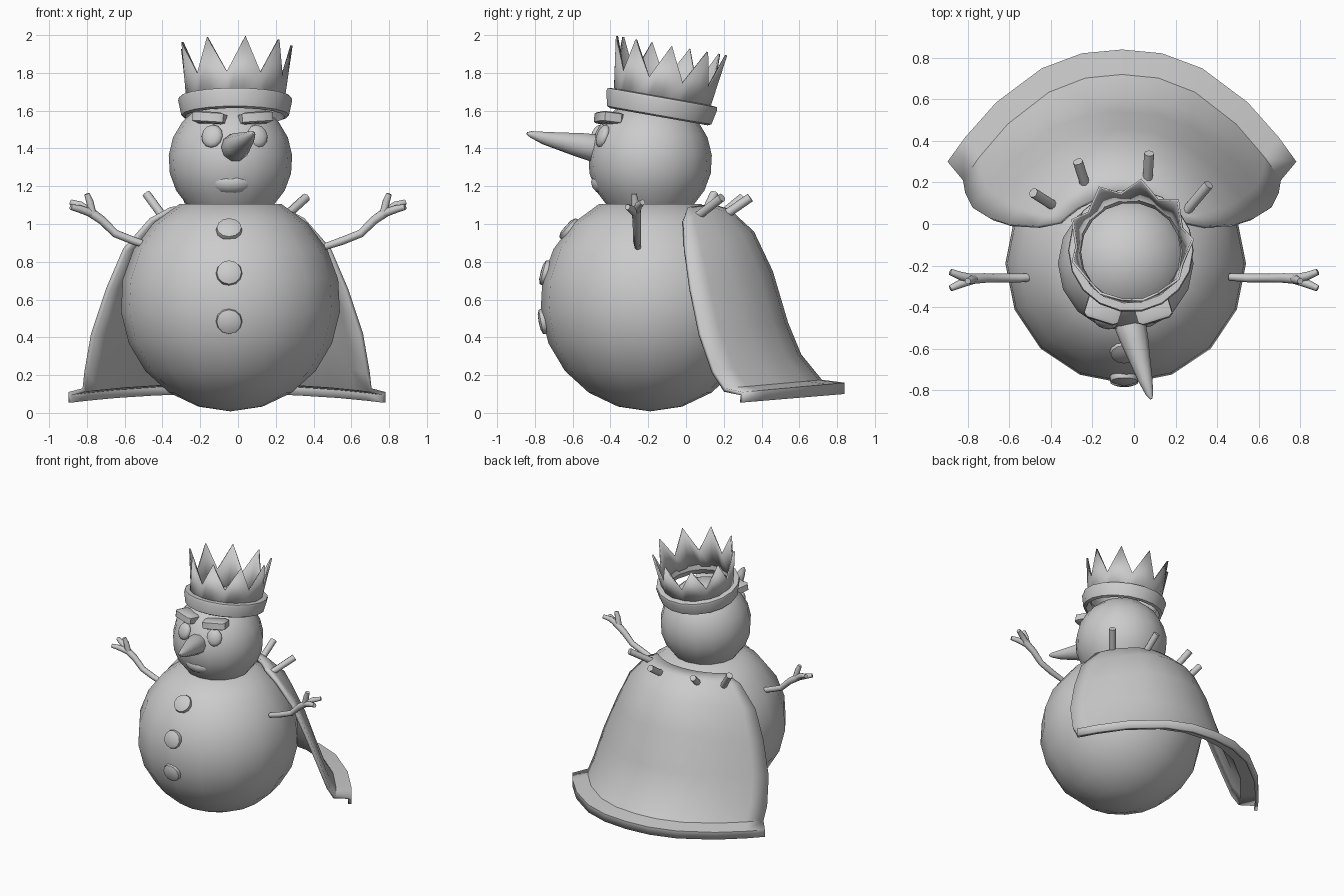
import bpy, bmesh, math
from math import sin, cos, pi, radians
from mathutils import Vector, Matrix

if "Cube" in bpy.data.objects:
    bpy.data.objects.remove(bpy.data.objects["Cube"])

grey = bpy.data.materials.new("plain_grey")
grey.diffuse_color = (0.6, 0.6, 0.6, 1)
grey.use_nodes = True
grey.node_tree.nodes["Principled BSDF"].inputs["Base Color"].default_value = grey.diffuse_color


def finish(name, bm, angle=50, mat=None):
    if mat:
        bm.transform(mat)
    bmesh.ops.recalc_face_normals(bm, faces=bm.faces)
    me = bpy.data.meshes.new(name)
    bm.to_mesh(me)
    bm.free()
    ob = bpy.data.objects.new(name, me)
    bpy.context.collection.objects.link(ob)
    me.materials.append(grey)
    bpy.ops.object.select_all(action='DESELECT')
    ob.select_set(True)
    bpy.context.view_layer.objects.active = ob
    bpy.ops.object.shade_smooth_by_angle(angle=radians(angle))
    return ob


def lathe(name, prof, n, mat, angle=50, closed=False):
    """Spin (radius, height) points round z; radius 0 makes a pole."""
    bm = bmesh.new()
    rings = []
    for r, z in prof:
        if r == 0:
            rings.append([bm.verts.new((0, 0, z))] * n)
        else:
            rings.append([bm.verts.new((r * cos(2 * pi * i / n), r * sin(2 * pi * i / n), z))
                          for i in range(n)])
    pairs = list(zip(rings, rings[1:])) + ([(rings[-1], rings[0])] if closed else [])
    for a, b in pairs:
        for i in range(n):
            j = (i + 1) % n
            bm.faces.new(list(dict.fromkeys((a[i], a[j], b[j], b[i]))))
    return finish(name, bm, angle, mat)


def aim(pos, direction):
    return Matrix.Translation(pos) @ Vector(direction).to_track_quat('Z', 'Y').to_matrix().to_4x4()


def tube(name, pts, radii, n=8):
    """Round limb through points, capped at both ends."""
    bm = bmesh.new()
    pts = [Vector(p) for p in pts]
    rings = []
    for k, p in enumerate(pts):
        d = pts[min(k + 1, len(pts) - 1)] - pts[max(k - 1, 0)]
        m = aim(p, d)
        rings.append([bm.verts.new(m @ Vector((radii[k] * cos(2 * pi * i / n),
                                               radii[k] * sin(2 * pi * i / n), 0))) for i in range(n)])
    for a, b in zip(rings, rings[1:]):
        for i in range(n):
            bm.faces.new((a[i], a[(i + 1) % n], b[(i + 1) % n], b[i]))
    bm.faces.new(rings[0])
    bm.faces.new(rings[-1])
    return finish(name, bm)


def ball(r, z_cut_low=None, z_cut_high=None, rings=10):
    """Profile of a sphere, optionally cut flat at either end."""
    a0 = -pi / 2 if z_cut_low is None else math.asin(z_cut_low / r)
    a1 = pi / 2 if z_cut_high is None else math.asin(z_cut_high / r)
    prof = [(r * cos(a0 + (a1 - a0) * k / rings), r * sin(a0 + (a1 - a0) * k / rings))
            for k in range(rings + 1)]
    prof[0] = (0, -r) if z_cut_low is None else prof[0]
    prof[-1] = (0, r) if z_cut_high is None else prof[-1]
    if z_cut_low is not None:
        prof.insert(0, (0, prof[0][1]))
    if z_cut_high is not None:
        prof.append((0, prof[-1][1]))
    return prof


# body and head
BODY = Vector((-0.04, -0.19, 0.59))
HEAD = Vector((-0.04, -0.19, 1.335))
lathe("body", ball(0.582, None, 0.515, 9), 16, Matrix.Translation(BODY))
lathe("head", ball(0.328, -0.235, None, 8), 16, Matrix.Translation(HEAD))

# mouth bulge
lathe("lower_lip", ball(1, rings=8), 14,
      Matrix.Translation((-0.035, -0.41, 1.22)) @ Matrix.Diagonal((0.125, 0.095, 0.07, 1)))

# domed buttons facing out from the body
for i, z in enumerate((0.97, 0.74, 0.485)):
    d = Vector((0, -math.sqrt(0.57 ** 2 - (z - 0.59) ** 2), z - 0.59))
    lathe(f"button_{i + 1}", [(0, -0.03), (0.06, -0.03), (0.07, -0.005), (0.065, 0.018), (0.04, 0.028), (0, 0.03)],
          12, aim(Vector((-0.047, -0.19, 0.59)) + d, d))

# eyes and brows
for i, s in enumerate((-1, 1)):
    x = -0.018 + s * 0.119
    lathe(f"eye_{i + 1}", ball(1, rings=8), 12,
          aim((x, -0.455 + 0.015 * s, 1.465), (s * 0.3, -1, 0.35)) @ Matrix.Diagonal((0.058, 0.064, 0.03, 1)))
    bm = bmesh.new()
    bmesh.ops.create_cube(bm, size=1)
    bmesh.ops.bevel(bm, geom=bm.edges[:], offset=0.12, segments=1, affect='EDGES')
    finish(f"brow_{i + 1}", bm, 40, Matrix.Translation((x - 0.01, -0.41, 1.56))
           @ Matrix.Rotation(s * 0.3, 4, 'Z') @ Matrix.Rotation(-s * 0.06, 4, 'Y')
           @ Matrix.Rotation(-0.12, 4, 'X') @ Matrix.Diagonal((0.17, 0.12, 0.06, 1)))

# bent carrot nose
tube("nose", [(-0.02, -0.43, 1.40), (-0.015, -0.5, 1.405), (0.005, -0.57, 1.42), (0.03, -0.66, 1.437),
              (0.055, -0.75, 1.455), (0.075, -0.82, 1.475), (0.083, -0.842, 1.48)],
     [0.06, 0.075, 0.066, 0.05, 0.035, 0.018, 0.006], 10)

# crown: rolled band plus nine spikes, leaning back
CROWN = Matrix.Translation((-0.015, -0.135, 1.615)) @ Matrix.Rotation(radians(-10), 4, 'X')
lathe("crown_band", [(0.265, -0.048), (0.285, -0.04), (0.302, 0.04), (0.298, 0.055), (0.255, 0.06), (0.24, 0.0)],
      18, CROWN, 40, closed=True)
bm = bmesh.new()
N = 18
low, top = [], []
for i in range(N):
    a = -pi / 2 + radians(10.5) + 2 * pi * i / N
    r, z = (0.298, 0.335) if i % 2 == 0 else (0.262, 0.15)
    low.append(bm.verts.new((0.25 * cos(a), 0.25 * sin(a), 0.0)))
    top.append(bm.verts.new((r * cos(a), r * sin(a), z)))
for i in range(N):
    j = (i + 1) % N
    bm.faces.new((low[i], low[j], top[j], top[i]))
spikes = finish("crown_spikes", bm, 30, CROWN)
sol = spikes.modifiers.new("thickness", 'SOLIDIFY')
sol.thickness, sol.offset = 0.012, 0

# twig arms with three fingers
for name, s in (("left", -1), ("right", 1)):
    def P(x, y, z):
        return (s * x, y, z)
    tube(f"{name}_arm", [P(0.46, -0.255, 0.88), P(0.55, -0.26, 0.91), P(0.65, -0.26, 0.95),
                         P(0.72, -0.26, 1.02), P(0.80, -0.265, 1.075)], [0.018, 0.021, 0.021, 0.023, 0.026])
    for k, (mid, tip) in enumerate([((0.84, -0.29, 1.08), (0.885, -0.31, 1.09)),
                                    ((0.835, -0.25, 1.1), (0.885, -0.23, 1.115)),
                                    ((0.785, -0.27, 1.12), (0.80, -0.275, 1.16))]):
        tube(f"{name}_finger_{k + 1}", [P(0.77, -0.265, 1.055), P(*mid), P(*tip)], [0.022, 0.02, 0.015])

# cape: each row gives half width, side edge (y, z) and middle of the back (y, z)
rows = [(0.30, 0.01, 1.09, 0.14, 1.105), (0.41, -0.01, 1.03, 0.23, 1.08), (0.55, 0.0, 0.87, 0.36, 0.96),
        (0.64, 0.03, 0.66, 0.46, 0.75), (0.72, 0.08, 0.42, 0.54, 0.48), (0.755, 0.15, 0.22, 0.61, 0.31),
        (0.765, 0.21, 0.13, 0.72, 0.175), (0.84, 0.30, 0.11, 0.84, 0.16), (0.84, 0.30, 0.055, 0.84, 0.10)]
US = (-1, -0.9, -0.72, -0.46, -0.23, 0, 0.23, 0.46, 0.72, 0.9, 1)
bm = bmesh.new()
grid = []
for w, ye, ze, yc, zc in rows:
    row = []
    for u in US:
        t = 1 - abs(u) ** 2.3
        row.append(bm.verts.new((-0.058 + w * u, ye + (yc - ye) * t, ze + (zc - ze) * t)))
    grid.append(row)
for a, b in zip(grid, grid[1:]):
    for i in range(len(US) - 1):
        bm.faces.new((a[i], b[i], b[i + 1], a[i + 1]))
cape = finish("cape", bm, 40)
sol = cape.modifiers.new("thickness", 'SOLIDIFY')
sol.thickness, sol.offset = 0.025, -1

# pegs pinning the cape
for i, (a, b) in enumerate([((-0.485, 0.15, 1.16), (-0.39, 0.09, 1.03)),
                            ((-0.27, 0.30, 1.14), (-0.235, 0.19, 1.05)),
                            ((0.073, 0.34, 1.14), (0.065, 0.21, 1.05)),
                            ((0.36, 0.19, 1.14), (0.25, 0.06, 1.04))]):
    tube(f"peg_{i + 1}", [a, b], [0.024, 0.024])
